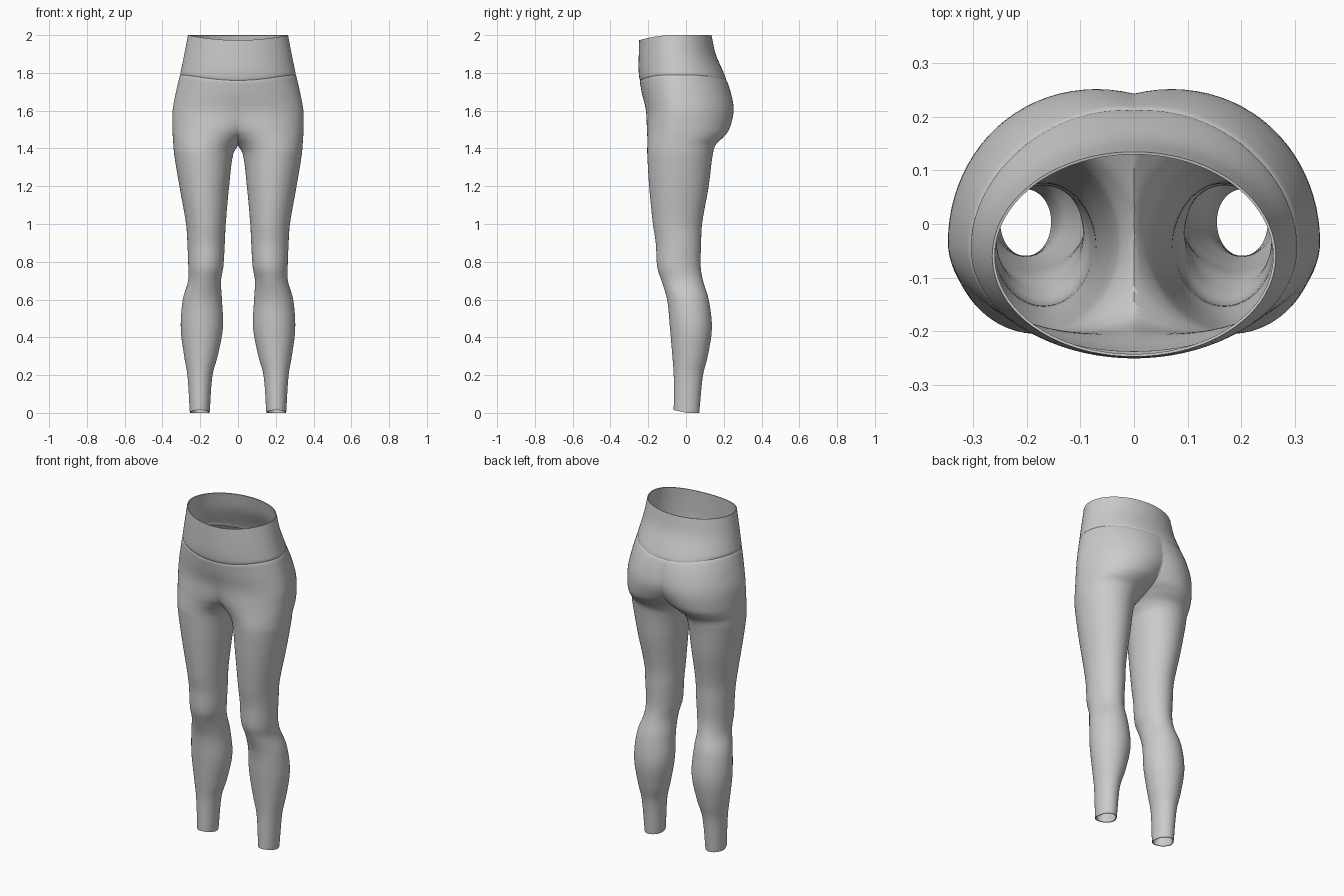
import bpy, bmesh, math

if "Cube" in bpy.data.objects:
    bpy.data.objects.remove(bpy.data.objects["Cube"])

# Body profile: z, inner x (front half), inner x (back half), outer x, front y, back y, y of widest point.
# Where inner x is negative the section runs past the centre plane and is trimmed there.
PROFILE = [
    (0.00, .150, .150, .255, -.065, .070, .005),
    (0.20, .135, .135, .268, -.065, .090, .010),
    (0.30, .108, .108, .285, -.072, .115, .020),
    (0.45, .080, .080, .303, -.085, .137, .025),
    (0.60, .085, .085, .292, -.100, .120, .010),
    (0.70, .090, .090, .264, -.130, .090, -.020),
    (0.77, .078, .078, .263, -.152, .078, -.040),
    (0.90, .070, .070, .268, -.160, .080, -.040),
    (1.00, .065, .065, .275, -.175, .085, -.045),
    (1.20, .047, .047, .310, -.195, .120, -.040),
    (1.37, .025, .025, .338, -.205, .142, -.035),
    (1.42, -.004, -.004, .342, -.205, .158, -.035),
    (1.46, -.055, -.045, .345, -.205, .198, -.035),
    (1.50, -.120, -.100, .347, -.207, .228, -.035),
    (1.60, -.240, -.200, .346, -.212, .252, -.035),
    (1.70, -.310, -.240, .328, -.235, .236, -.040),
    (1.80, -.305, -.290, .305, -.250, .200, -.045),
    (1.90, -.285, -.284, .284, -.250, .157, -.055),
    (2.00, -.265, -.265, .265, -.247, .135, -.060),
]
SEAM = 1.79
SIDES = 80


def slope(i, k):
    a, b = PROFILE[max(i - 1, 0)], PROFILE[min(i + 1, len(PROFILE) - 1)]
    return (b[k] - a[k]) / (b[0] - a[0])


def section(z):
    """Smoothly interpolated profile row at height z."""
    z = min(max(z, 0), 2)
    i = 0
    while i < len(PROFILE) - 2 and PROFILE[i + 1][0] < z:
        i += 1
    p, q = PROFILE[i], PROFILE[i + 1]
    h = q[0] - p[0]
    s = (z - p[0]) / h
    s2, s3 = s * s, s * s * s
    return [(2*s3 - 3*s2 + 1) * p[k] + (s3 - 2*s2 + s) * h * slope(i, k)
            + (3*s2 - 2*s3) * q[k] + (s3 - s2) * h * slope(i + 1, k) for k in range(1, 7)]


def point(u, t):
    """Surface point at ring height u and angle t, with dipped waist, seam and hem."""
    c, s = math.cos(t), math.sin(t)
    front = max(0, -s)
    z = u - .027 * front**2 * max(0, 1 - (2 - u) / .15)
    z -= .03 * abs(s)**3 * max(0, 1 - abs(u - SEAM) / .15)
    z += .015 * front * max(0, 1 - u / .2)
    in_f, in_b, out, yf, yb, mid = section(z)
    inner = in_b if s > 0 else in_f
    groove = .003 * math.exp(-((u - SEAM) / .005)**2)
    x = (out + inner) / 2 + ((out - inner) / 2 - groove) * c
    y = mid + ((yb - mid if s > 0 else mid - yf) - groove) * s
    return x, y, z


def build(name, heights):
    # Loft one side, trim it on the centre plane, then mirror and thicken
    bm = bmesh.new()
    rings = [[bm.verts.new(point(u, 2 * math.pi * j / SIDES)) for j in range(SIDES)]
             for u in heights]
    for a, b in zip(rings, rings[1:]):
        for j in range(SIDES):
            k = (j + 1) % SIDES
            bm.faces.new((a[j], a[k], b[k], b[j]))
    bmesh.ops.bisect_plane(bm, geom=bm.verts[:] + bm.edges[:] + bm.faces[:], dist=.0003,
                           plane_co=(0, 0, 0), plane_no=(1, 0, 0), clear_inner=True)
    mesh = bpy.data.meshes.new(name)
    bm.to_mesh(mesh)
    bm.free()
    ob = bpy.data.objects.new(name, mesh)
    bpy.context.collection.objects.link(ob)
    mirror = ob.modifiers.new("mirror", 'MIRROR')
    mirror.merge_threshold = .001
    cloth = ob.modifiers.new("cloth", 'SOLIDIFY')
    cloth.thickness = .005
    cloth.offset = -1
    bpy.ops.object.select_all(action='DESELECT')
    ob.select_set(True)
    bpy.context.view_layer.objects.active = ob
    for m in list(ob.modifiers):
        bpy.ops.object.modifier_apply(modifier=m.name)
    bpy.ops.object.shade_smooth_by_angle(angle=math.radians(50))
    return ob


def steps(a, b, n):
    return [a + (b - a) * i / n for i in range(n + 1)]


# Legs and seat up to the waist seam
build("legs_and_seat", steps(0, 1.36, 70) + steps(1.37, 1.48, 22) + steps(1.49, 1.78, 20) + [1.785, SEAM])
# High waistband above the seam
build("waistband", [SEAM, 1.795] + steps(1.80, 2.0, 16))
